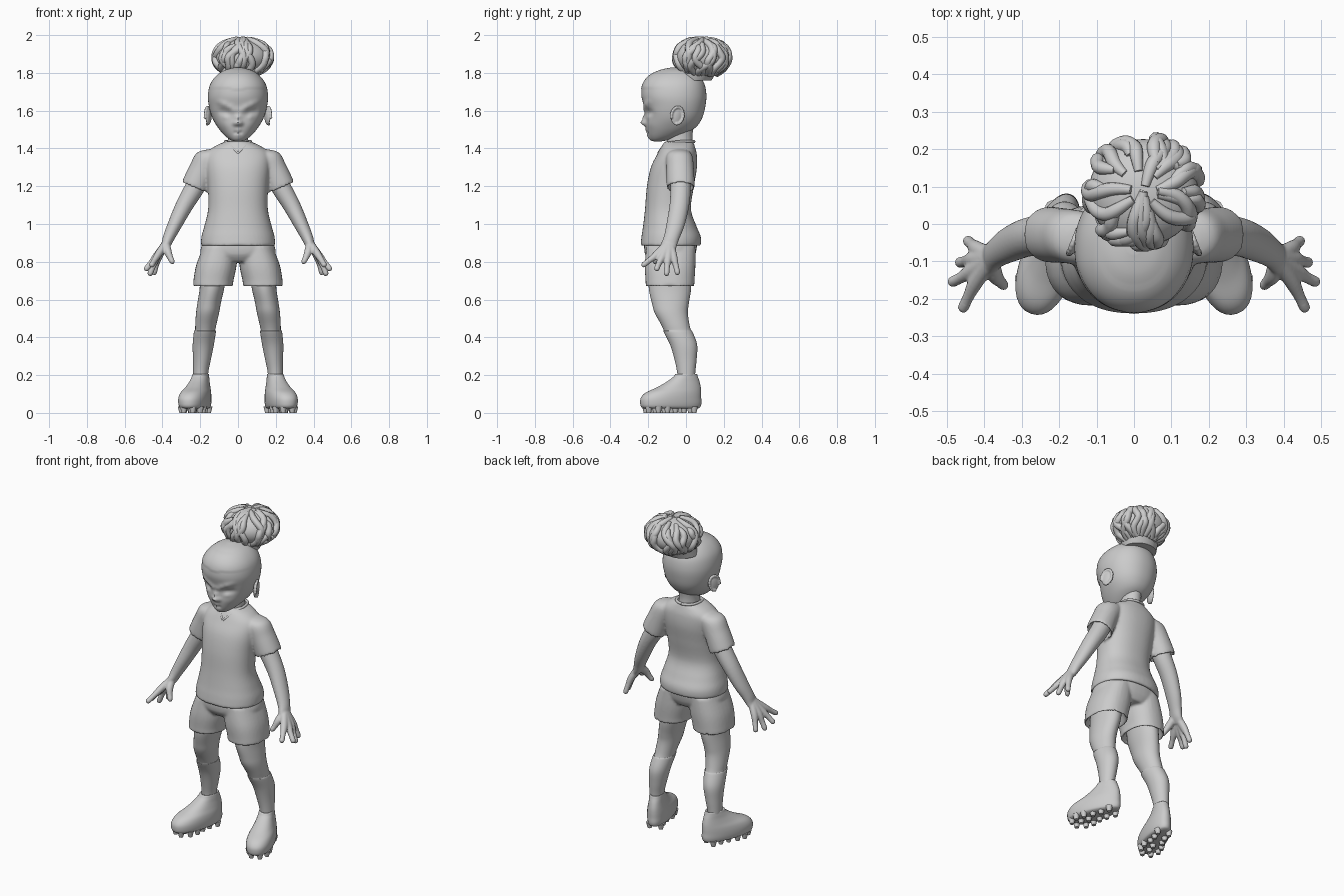
import bpy, bmesh, random
from math import sin, cos, pi, radians, exp, copysign
from mathutils import Vector, Matrix

Z = Vector((0, 0, 1))


def smooth_rows(rows, k):
    """Catmull-Rom interpolation of rows (x, y, z, ra, rb)."""
    rows = [Vector(r) for r in rows]
    out = []
    for i in range(len(rows) - 1):
        a, b = rows[i], rows[i + 1]
        p = rows[max(i - 1, 0)]
        n = rows[min(i + 2, len(rows) - 1)]
        for j in range(k):
            t = j / k
            out.append(0.5 * (2 * a + (b - p) * t + (2 * p - 5 * a + 4 * b - n) * t * t
                              + (3 * a - p - 3 * b + n) * t ** 3))
    return out + [rows[-1]]


def loft(bm, rows, axis=Z, n=32, k=5, p=2.0):
    """Skin rings along rows; axis=None makes the rings follow the path."""
    rows = smooth_rows(rows, k)
    ctr = [Vector(r[:3]) for r in rows]
    rings = []
    for i, r in enumerate(rows):
        t = (axis or ctr[min(i + 1, len(ctr) - 1)] - ctr[max(i - 1, 0)]).normalized()
        v = Vector((0, 1, 0))
        v = (v - t * t.dot(v)).normalized()
        u = v.cross(t)
        ring = []
        for j in range(n):
            c, s = cos(2 * pi * j / n), sin(2 * pi * j / n)
            c, s = (copysign(abs(q) ** (2 / p), q) for q in (c, s))
            ring.append(bm.verts.new(ctr[i] + u * c * max(r[3], .001) + v * s * max(r[4], .001)))
        rings.append(ring)
    for a, b in zip(rings, rings[1:]):
        for j in range(n):
            bm.faces.new((a[j], a[(j + 1) % n], b[(j + 1) % n], b[j]))
    bm.faces.new(rings[0])
    bm.faces.new(rings[-1])


def body(rows):
    """(z, centre x, half width, front y, back y) to loft rows."""
    return [(x, (f + b) / 2, z, w, (b - f) / 2) for z, x, w, f, b in rows]


def finish(name, bm, mirror=False, voxel=0, smooth=3, angle=50):
    bmesh.ops.recalc_face_normals(bm, faces=bm.faces)
    me = bpy.data.meshes.new(name)
    bm.to_mesh(me)
    bm.free()
    ob = bpy.data.objects.new(name, me)
    bpy.context.collection.objects.link(ob)
    bpy.ops.object.select_all(action='DESELECT')
    bpy.context.view_layer.objects.active = ob
    ob.select_set(True)
    bpy.ops.object.shade_smooth_by_angle(angle=radians(angle))
    if voxel:
        m = ob.modifiers.new("Remesh", 'REMESH')
        m.mode, m.voxel_size, m.use_smooth_shade = 'VOXEL', voxel, True
        m = ob.modifiers.new("Smooth", 'SMOOTH')
        m.factor, m.iterations = 0.5, smooth
    if mirror:
        ob.modifiers.new("Mirror", 'MIRROR')
    return ob


def tubes(name, paths, depth):
    cu = bpy.data.curves.new(name, 'CURVE')
    cu.dimensions, cu.bevel_depth, cu.bevel_resolution = '3D', depth, 3
    cu.resolution_u, cu.use_fill_caps = 5, True
    for path in paths:
        sp = cu.splines.new('NURBS')
        sp.points.add(len(path) - 1)
        for pt, co in zip(sp.points, path):
            pt.co = (*co, 1)
        sp.order_u, sp.use_endpoint_u = 3, True
        sp.points[-1].radius = 0.6
    ob = bpy.data.objects.new(name, cu)
    bpy.context.collection.objects.link(ob)


# Head: lofted skull with sculpted face bumps
bm = bmesh.new()
loft(bm, body([(1.437, 0, .015, -.165, -.13), (1.445, 0, .04, -.185, -.09), (1.47, 0, .072, -.2, -.02),
               (1.51, 0, .106, -.21, .05), (1.56, 0, .135, -.213, .085), (1.62, 0, .153, -.222, .102),
               (1.68, 0, .159, -.236, .108), (1.74, 0, .147, -.228, .098), (1.785, 0, .115, -.195, .07),
               (1.815, 0, .07, -.14, .025), (1.828, 0, .02, -.08, -.03)]), n=80, k=7, p=2.15)
bumps = [((0, 1.537), .017, .027), ((0, 1.565), .014, .014), ((.016, 1.532), .012, .01),
         ((.02, 1.603), .014, .007), ((.045, 1.618), .016, .009), ((.075, 1.633), .016, .009),
         ((.1, 1.645), .014, .005), ((.06, 1.588), .022, -.013), ((.09, 1.595), .018, -.008),
         ((.065, 1.568), .014, .006), ((0, 1.495), .013, .006), ((.012, 1.484), .01, -.006),
         ((0, 1.472), .012, .005), ((0, 1.452), .018, .006), ((.075, 1.53), .03, .004)]
for v in bm.verts:
    if v.co.y < -.08:
        x, z = abs(v.co.x), v.co.z
        v.co.y -= sum(d * exp(-((x - c[0]) ** 2 + (z - c[1]) ** 2) / r ** 2) for c, r, d in bumps)
        if z > 1.715 + .3 * x * x and z < 1.80:
            v.co.y -= .003
finish("head", bm)

# Neck
bm = bmesh.new()
loft(bm, body([(1.38, 0, .07, -.12, .045), (1.43, 0, .056, -.103, .035), (1.48, 0, .054, -.1, .035),
               (1.55, 0, .06, -.1, .05)]))
finish("neck", bm)

# Ears: shell and rim
bm = bmesh.new()
tilt = Matrix.Translation((.155, -.05, 1.57)) @ Matrix.Rotation(radians(22), 4, 'Z') @ Matrix.Rotation(radians(-12), 4, 'X')
bmesh.ops.create_uvsphere(bm, u_segments=20, v_segments=14, radius=1,
                          matrix=tilt @ Matrix.Diagonal((.012, .032, .046, 1)))
rim = [(.007, .034 * cos(a), .004 + .045 * sin(a)) for a in [radians(d) for d in range(-80, 220, 20)]]
loft(bm, [(*(tilt @ Vector(q)), .008, .008) for q in rim], axis=Vector((1, 0, 0)), n=10, k=1)
for a in range(len(rim)):
    bmesh.ops.create_uvsphere(bm, u_segments=10, v_segments=8, radius=.009,
                              matrix=tilt @ Matrix.Translation(rim[a]))
finish("ear", bm, mirror=True, voxel=.004)

# Hair bun: round core wrapped in thick locks
C = Vector((.025, .085, 1.883))
bm = bmesh.new()
bmesh.ops.create_uvsphere(bm, u_segments=40, v_segments=24, radius=1,
                          matrix=Matrix.Translation(C) @ Matrix.Diagonal((.146, .142, .1, 1)))
loft(bm, [(0, .045, 1.76, .1, .09), (.01, .06, 1.80, .105, .1), (.02, .08, 1.84, .11, .11)])
finish("hair_bun_core", bm)
random.seed(4)
locks = []
for i in range(30):
    a0, twist = 2 * pi * i / 30, random.uniform(-.7, 1.1)
    top = radians(random.uniform(35, 100))
    path = []
    for j in range(8):
        t = j / 7
        e = -radians(60) + (top + radians(60)) * t
        a = a0 + twist * t + .12 * sin(9 * t + i)
        r = 1 + random.uniform(-.03, .05)
        q = C + Vector((.148 * cos(e) * cos(a), .143 * cos(e) * sin(a), .097 * sin(e))) * r
        q.z = min(q.z, 1.982)
        path.append(q)
    locks.append(path)
tubes("hair_locks", locks, .019)

# Shirt: torso and sleeves fused
bm = bmesh.new()
loft(bm, body([(.90, 0, .17, -.21, .05), (.882, 0, .194, -.238, .075), (.93, 0, .194, -.236, .079),
               (.99, 0, .178, -.227, .055), (1.08, 0, .158, -.217, .026), (1.2, 0, .16, -.207, .042),
               (1.3, 0, .17, -.186, .058), (1.37, 0, .168, -.152, .057), (1.41, 0, .125, -.13, .047),
               (1.437, 0, .066, -.112, .038)]), n=48, p=2.25)
for s in (1, -1):
    loft(bm, [(s * .09, -.035, 1.385, .035, .05), (s * .15, -.035, 1.355, .068, .07),
              (s * .19, -.031, 1.285, .07, .073), (s * .227, -.028, 1.2, .073, .074),
              (s * .229, -.028, 1.193, .066, .067), (s * .215, -.028, 1.225, .055, .056)],
         axis=Vector((s * .06, 0, -.145)), p=2.1)
finish("shirt", bm, voxel=.008, smooth=4)

# V-neck collar band
tubes("collar", [[(0, .042, 1.436), (s * .05, .035, 1.438), (s * .072, -.03, 1.437), (s * .055, -.095, 1.428),
                  (s * .03, -.127, 1.405), (0, -.148, 1.375)] for s in (1, -1)], .008)

# Shorts: hips and two open legs fused
bm = bmesh.new()
loft(bm, body([(.80, 0, .12, -.19, .03), (.84, 0, .195, -.217, .05), (.9, 0, .187, -.22, .058),
               (.94, 0, .16, -.2, .04)]), n=48, p=2.3)
for s in (1, -1):
    loft(bm, body([(.72, s * .135, .072, -.19, .022), (.678, s * .134, .094, -.2, .035),
                   (.668, s * .133, .105, -.212, .043), (.70, s * .13, .106, -.214, .045),
                   (.78, s * .115, .107, -.218, .05), (.88, s * .095, .09, -.21, .05)]), p=2.3)
finish("shorts", bm, voxel=.008, smooth=3)

# Legs with a step at the sock top
bm = bmesh.new()
loft(bm, body([(.75, .13, .07, -.195, .025), (.66, .138, .065, -.197, .027), (.58, .153, .062, -.18, .015),
               (.53, .161, .061, -.166, .01), (.47, .17, .056, -.133, .018), (.436, .174, .053, -.117, .027),
               (.43, .175, .058, -.119, .034), (.36, .184, .056, -.084, .059), (.28, .191, .047, -.06, .056),
               (.2, .198, .039, -.045, .048), (.1, .198, .038, -.04, .045)]))
finish("leg", bm, mirror=True)

# Shoes with studded soles, toes turned out
bm = bmesh.new()
loft(bm, body([(.022, 0, .05, -.225, .06), (.03, 0, .064, -.245, .077), (.05, 0, .07, -.252, .084),
               (.08, 0, .071, -.248, .083), (.108, 0, .067, -.22, .083), (.135, 0, .058, -.16, .081),
               (.165, 0, .05, -.105, .074), (.19, 0, .046, -.07, .065), (.207, 0, .042, -.055, .058),
               (.2, 0, .03, -.04, .045)]), n=40, p=2.2)
for v in bm.verts:
    v.co.x *= .92 - 1.0 * v.co.y
for y, xs in [(-.215, (-.025, .025)), (-.17, (-.052, 0, .052)), (-.12, (-.052, 0, .052)), (-.07, (-.035, .035)),
              (-.02, (-.03, .03)), (.035, (-.033, .033))]:
    for x in xs:
        bmesh.ops.create_cone(bm, cap_ends=True, segments=12, radius1=.012, radius2=.02, depth=.034,
                              matrix=Matrix.Translation((x, y, .017)))
bm.transform(Matrix.Translation((.197, 0, 0)) @ Matrix.Rotation(radians(18), 4, 'Z'))
finish("shoe", bm, mirror=True)

# Arms and hands fused: forearm, four fingers through the palm, thumb
bm = bmesh.new()
loft(bm, [(.18, -.03, 1.3, .048, .05), (.225, -.028, 1.2, .052, .054), (.283, -.035, 1.1, .046, .052),
          (.333, -.055, 1.0, .038, .048), (.366, -.076, .93, .031, .041), (.382, -.09, .89, .025, .042),
          (.4, -.1, .86, .018, .045)], axis=None, n=24)
wrist = (.377, -.088, .905)
for knuckle, mid, tip in [((.42, -.15, .842), (.442, -.193, .808), (.457, -.225, .783)),
                          ((.43, -.123, .832), (.462, -.143, .792), (.486, -.155, .762)),
                          ((.428, -.095, .828), (.45, -.1, .775), (.466, -.103, .736)),
                          ((.418, -.068, .83), (.434, -.054, .78), (.444, -.045, .741))]:
    end = Vector(tip) + (Vector(tip) - Vector(mid)).normalized() * .011
    loft(bm, [(*wrist, .02, .022), (*knuckle, .02, .022), (*mid, .0155, .0155), (*tip, .0145, .0145),
              (*end, .006, .006)], axis=None, n=14)
loft(bm, [(.38, -.095, .895, .02, .022), (.372, -.135, .855, .021, .022), (.358, -.154, .82, .016, .016),
          (.348, -.164, .8, .014, .014), (.344, -.168, .789, .006, .006)], axis=None, n=14)
finish("arm_and_hand", bm, mirror=True, voxel=.005, smooth=4)
